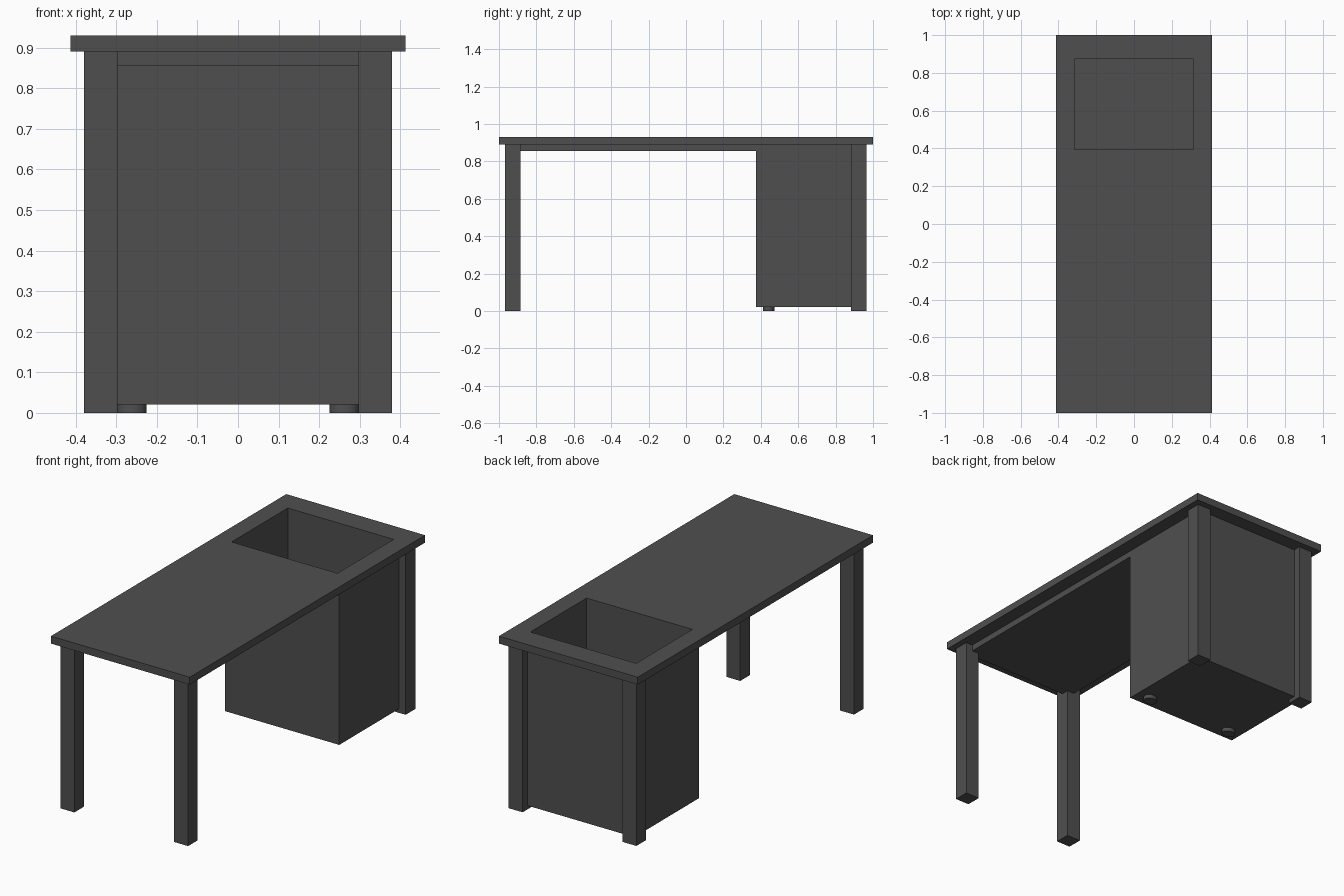
import bpy, bmesh

if "Cube" in bpy.data.objects:
    bpy.data.objects.remove(bpy.data.objects["Cube"])

dark = bpy.data.materials.new("charcoal")
dark.diffuse_color = (0.078, 0.078, 0.078, 1)
dark.use_nodes = True
dark.node_tree.nodes["Principled BSDF"].inputs["Base Color"].default_value = dark.diffuse_color


def box(name, x0, x1, y0, y1, z0, z1):
    """Axis-aligned box from its limits."""
    bm = bmesh.new()
    bmesh.ops.create_cube(bm, size=1)
    for v in bm.verts:
        v.co.x = x1 if v.co.x > 0 else x0
        v.co.y = y1 if v.co.y > 0 else y0
        v.co.z = z1 if v.co.z > 0 else z0
    me = bpy.data.meshes.new(name)
    bm.to_mesh(me)
    bm.free()
    me.materials.append(dark)
    ob = bpy.data.objects.new(name, me)
    bpy.context.collection.objects.link(ob)
    return ob


def cut(ob, cutter):
    mod = ob.modifiers.new("opening", 'BOOLEAN')
    mod.operation = 'DIFFERENCE'
    mod.solver = 'EXACT'
    mod.object = cutter


# Helper for the rectangular opening and the well below it
well = box("well_cutter", -0.315, 0.315, 0.395, 0.873, 0.045, 1.1)
well.hide_render = True
well.hide_set(True)
well.display_type = 'WIRE'

# Tabletop with opening
cut(box("tabletop", -0.413, 0.413, -1, 1, 0.89, 0.93), well)

# Hollow cabinet under the opening
cut(box("cabinet", -0.34, 0.34, 0.375, 0.925, 0.021, 0.89), well)

# Support panel under the long part of the top
box("support_panel", -0.34, 0.34, -0.925, 0.375, 0.856, 0.89)

for side, s in (("left", -1), ("right", 1)):
    # Square legs; the back pair clasps the cabinet corners
    xa, xb = sorted((s * 0.297, s * 0.38))
    box("front_leg_" + side, xa, xb, -0.967, -0.885, 0, 0.89)
    box("back_leg_" + side, xa, xb, 0.882, 0.965, 0, 0.89)
    # Small round cabinet feet
    bpy.ops.mesh.primitive_cylinder_add(vertices=24, radius=0.03, depth=0.022,
                                        location=(s * 0.262, 0.442, 0.011))
    foot = bpy.context.object
    foot.name = "cabinet_foot_" + side
    foot.scale.x = 1.22
    foot.data.materials.append(dark)
    bpy.ops.object.shade_smooth_by_angle()
